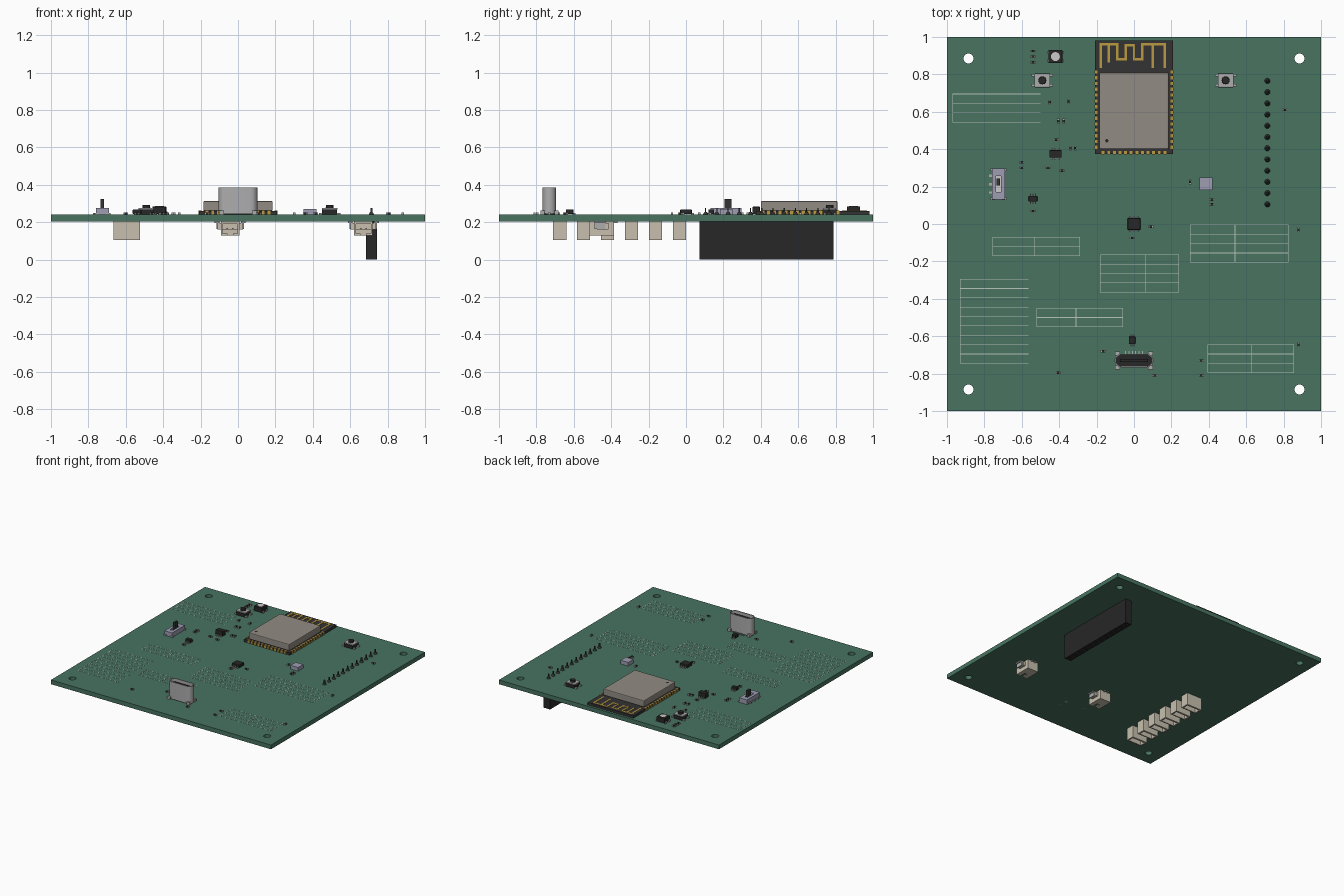
import bpy, bmesh, math
from mathutils import Matrix, Vector

if "Cube" in bpy.data.objects:
    bpy.data.objects.remove(bpy.data.objects["Cube"])

TOP, BOT = 0.24, 0.205


def mat(name, r, g, b):
    m = bpy.data.materials.new(name)
    m.diffuse_color = (r, g, b, 1)
    m.use_nodes = True
    m.node_tree.nodes["Principled BSDF"].inputs["Base Color"].default_value = m.diffuse_color
    return m


GREEN = mat("board_green", 0.065, 0.175, 0.12)
BLACK = mat("black_plastic", 0.02, 0.02, 0.021)
DARK = mat("dark_substrate", 0.035, 0.033, 0.033)
METAL = mat("can_metal", 0.29, 0.26, 0.23)
STEEL = mat("steel", 0.42, 0.42, 0.43)
GOLD = mat("gold", 0.5, 0.32, 0.05)
BEIGE = mat("beige_plastic", 0.58, 0.53, 0.43)
SILK = mat("silkscreen", 0.5, 0.56, 0.52)
BLUE = mat("switch_grey", 0.34, 0.34, 0.45)
WHITE = mat("white_plastic", 0.7, 0.7, 0.7)


def add(name, bm, m):
    me = bpy.data.meshes.new(name)
    bm.to_mesh(me)
    bm.free()
    me.materials.append(m)
    ob = bpy.data.objects.new(name, me)
    bpy.context.collection.objects.link(ob)
    return ob


def boxes(name, m, items, bevel=0):
    """Each item: centre x, centre y, size x, size y, low z, high z."""
    bm = bmesh.new()
    for x, y, sx, sy, z0, z1 in items:
        bmesh.ops.create_cube(bm, size=1, matrix=Matrix.Translation((x, y, (z0 + z1) / 2))
                              @ Matrix.Diagonal((sx, sy, z1 - z0, 1)))
    ob = add(name, bm, m)
    if bevel:
        b = ob.modifiers.new("bevel", 'BEVEL')
        b.width, b.segments = bevel, 2
    return ob


def cyls(name, m, items, n=24):
    """Each item: x, y, low radius, high radius, low z, high z."""
    bm = bmesh.new()
    for x, y, r0, r1, z0, z1 in items:
        bmesh.ops.create_cone(bm, cap_ends=True, segments=n, radius1=r0, radius2=r1,
                              depth=z1 - z0, matrix=Matrix.Translation((x, y, (z0 + z1) / 2)))
    return smooth(add(name, bm, m))


def smooth(ob):
    bpy.ops.object.select_all(action='DESELECT')
    ob.select_set(True)
    bpy.context.view_layer.objects.active = ob
    bpy.ops.object.shade_smooth_by_angle(angle=math.radians(35))
    return ob


def prism(name, m, loops, z0, z1):
    """Extrude nested outlines (inner ones become holes) from z0 to z1."""
    cu = bpy.data.curves.new(name, 'CURVE')
    cu.dimensions, cu.fill_mode, cu.extrude = '2D', 'BOTH', (z1 - z0) / 2
    for loop in loops:
        s = cu.splines.new('POLY')
        s.points.add(len(loop) - 1)
        for p, (x, y) in zip(s.points, loop):
            p.co = (x, y, 0, 1)
        s.use_cyclic_u = True
    tmp = bpy.data.objects.new(name + "_outline", cu)
    bpy.context.collection.objects.link(tmp)
    bpy.context.view_layer.update()
    me = bpy.data.meshes.new_from_object(tmp.evaluated_get(bpy.context.evaluated_depsgraph_get()))
    bpy.data.objects.remove(tmp)
    bm = bmesh.new()
    bm.from_mesh(me)
    bmesh.ops.remove_doubles(bm, verts=bm.verts, dist=1e-5)
    bmesh.ops.recalc_face_normals(bm, faces=bm.faces)
    bmesh.ops.translate(bm, verts=bm.verts, vec=(0, 0, (z0 + z1) / 2))
    return smooth(add(name, bm, m))


def rect(x, y, sx, sy):
    return [(x + i * sx / 2, y + j * sy / 2) for i, j in ((-1, -1), (1, -1), (1, 1), (-1, 1))]


def stadium(x, y, half, r, n=12):
    return [(x + s * half + r * math.cos(a), y + r * math.sin(a))
            for s, a0 in ((1, -math.pi / 2), (-1, math.pi / 2))
            for a in (a0 + math.pi * k / n for k in range(n + 1))]


# board with four mounting holes
prism("board", GREEN, [rect(0, 0, 2, 2)] + [stadium(i * 0.885, j * 0.885, 0, 0.027) for i in (-1, 1) for j in (-1, 1)], BOT, TOP)

# silkscreen table rulings: x left, x right, y top, rows, divider x
silk = []
for x0, x1, y0, rows, xd in ((-.97, -.50, .695, 3, 0), (-.755, -.29, -.07, 2, -.53), (-.93, -.565, -.295, 9, 0),
                             (-.52, -.06, -.45, 2, -.31), (-.18, .24, -.165, 4, .06), (.30, .825, -.005, 4, .54),
                             (.395, .855, -.645, 3, .63)):
    h = rows * 0.05
    silk += [((x0 + x1) / 2, y0 - k * 0.05, x1 - x0, 0.003, TOP, TOP + .001) for k in range(rows + 1)]
    silk += [(x, y0 - h / 2, 0.003, h, TOP, TOP + .001) for x in ((x0, x1, xd) if xd else (x0,))]
boxes("table_rulings", SILK, silk)

# radio module: substrate, shield can, edge pads, antenna trace
boxes("module_substrate", DARK, [(0, 0.678, 0.415, 0.605, TOP, 0.26)])
boxes("module_shield_can", METAL, [(0, 0.605, 0.37, 0.41, 0.26, 0.313)], 0.006)
cyls("can_marker", BLACK, [(-0.145, 0.445, 0.009, 0.009, 0.313, 0.3145)])
pads = [(s * 0.203, 0.41 + k * 0.031, 0.018, 0.017, TOP, 0.262) for s in (-1, 1) for k in range(14)]
pads += [(-0.165 + k * 0.03, 0.381, 0.016, 0.018, TOP, 0.262) for k in range(12)]
boxes("module_pads", GOLD, pads)
trace = [(-.177, .84), (-.177, .96), (-.09, .96), (-.09, .88), (-.045, .88), (-.045, .955), (0, .955), (0, .88),
         (.045, .88), (.045, .96), (.165, .96), (.165, .84)]
legs = list(zip(trace, trace[1:])) + [((-.135, .96), (-.135, .87)), ((.1, .96), (.1, .84))]
boxes("module_antenna", GOLD, [((a[0] + b[0]) / 2, (a[1] + b[1]) / 2, abs(a[0] - b[0]) + .013,
                                abs(a[1] - b[1]) + .013, .26, .262) for a, b in legs])

# upright charging socket: hollow shell, floor, tongue, feet
UY = -0.73
prism("socket_shell", STEEL, [stadium(0, UY, 0.068, 0.036), stadium(0, UY, 0.068, 0.029)], TOP + .006, 0.385)
prism("socket_floor", BLACK, [stadium(0, UY, 0.068, 0.030)], TOP, 0.275)
boxes("socket_tongue", BLACK, [(0, UY, 0.15, 0.016, 0.27, 0.372)], 0.003)
boxes("socket_contacts", GOLD, [(-.055 + k * .01, UY, .004, .018, .3, .365) for k in range(12)])
boxes("socket_feet", STEEL, [(i * .088, UY + j * .037, .026, .02, BOT, .262) for i in (-1, 1) for j in (-1, 1)])
boxes("socket_leads", STEEL, [(-.045 + k * .018, UY + .04, .006, .024, TOP, .247) for k in range(6)])

# slide switch
SX, SY = -0.725, 0.213
prism("switch_shell", BLUE, [rect(SX, SY, .07, .165), rect(SX, SY, .026, .085)], TOP, .277)
boxes("switch_inside", WHITE, [(SX, SY, .026, .085, TOP, .262)])
boxes("switch_lever", DARK, [(SX, SY + .012, .018, .036, .26, .325)])
boxes("switch_tabs", STEEL, [(SX + i * .03, SY + j * .078, .024, .014, TOP, .25) for i in (-1, 1) for j in (-1, 1)])
boxes("switch_leads", STEEL, [(SX - .04, SY + k * .045, .02, .012, TOP, .248) for k in (-1, 0, 1)])

# two push buttons
for side, bx in (("left", -0.49), ("right", 0.49)):
    by = 0.768
    boxes(side + "_button_base", BLACK, [(bx, by, .08, .074, TOP, .268)])
    boxes(side + "_button_plate", STEEL, [(bx, by, .084, .07, .268, .276)], .002)
    boxes(side + "_button_leads", STEEL, [(bx + i * .046, by + j * .027, .024, .014, TOP, .25) for i in (-1, 1) for j in (-1, 1)])
    cyls(side + "_button_cap", BLACK, [(bx, by, .021, .02, .276, .292)])

# colour indicator light
boxes("led_body", BLACK, [(-.42, .895, .074, .07, TOP + .004, .284)], .003)
cyls("led_lens", WHITE, [(-.42, .895, .024, .024, .28, .286)])
boxes("led_leads", STEEL, [(-.42 + i * .036, .895 + j * .022, .014, .018, TOP, .256) for i in (-1, 1) for j in (-1, 1)])

# chips: x, y, size x, size y, top z
chips = [(0, 0, .068, .062, .268), (-.42, .375, .066, .04, .283), (-.54, .135, .046, .03, .268), (-.01, -.622, .034, .04, .268)]
boxes("chip_bodies", BLACK, [(x, y, a, b, TOP + .003, z) for x, y, a, b, z in chips], .003)
boxes("chip_leads", STEEL, [(x + k * a * .28, y + j * (b / 2 + .004), a * .12, .016, TOP, TOP + .01)
                            for x, y, a, b, z in chips for k in (-1, 0, 1) for j in (-1, 1)])
boxes("amplifier_chip", BLUE, [(.385, .215, .068, .068, TOP, .27)])

# tiny passives: body with two metal ends (x, y, turned)
parts = [(-.54, .925, 0), (-.54, .895, 0), (-.54, .865, 0), (-.45, .65, 1), (-.35, .655, 1), (-.405, .55, 1),
         (-.375, .55, 1), (-.415, .45, 0), (-.34, .405, 1), (-.315, .405, 1), (-.385, .285, 0), (-.46, .30, 0),
         (-.6, .33, 0), (-.6, .3, 0), (-.54, .07, 0), (.805, .61, 0), (.88, -.03, 1), (.3, .225, 1), (.415, .13, 0),
         (.415, .105, 0), (.09, -.015, 0), (-.01, -.075, 0), (-.165, -.68, 0), (.11, -.81, 0), (.36, -.81, 0),
         (.36, -.73, 0), (.88, -.645, 1), (-.405, -.795, 0)]
boxes("passive_bodies", BLACK, [(x, y, .012 if t else .02, .02 if t else .012, TOP, .251) for x, y, t in parts])
boxes("passive_ends", STEEL, [(x + (0 if t else s * .01), y + (s * .01 if t else 0), .013 if t else .006,
                               .006 if t else .013, TOP, .2515) for x, y, t in parts for s in (-1, 1)])

# long pin header hanging below, with pins soldered through the top
pin_y = [0.105 + k * 0.06 for k in range(12)]
prism("header_body", BLACK, [rect(.713, .43, .058, .715)] + [rect(.713, y, .018, .018) for y in pin_y], 0, .17)
boxes("header_base", BLACK, [(.713, .43, .058, .715, .17, BOT)])
cyls("header_solder", DARK, [(.713, y, .015, .007, TOP, .254) for y in pin_y], 12)
boxes("header_pins", DARK, [(.713, y, .01, .006, TOP, .277) for y in pin_y])

# six display sockets below, opening downwards
for k in range(6):
    y, n = -0.675 + k * 0.128, str(k + 1)
    prism("display_socket_" + n, BEIGE, [rect(-.595, y, .14, .07), rect(-.595, y - .003, .116, .046)], .105, .17)
    boxes("display_socket_base_" + n, BEIGE, [(-.595, y, .14, .07, .17, BOT)])
    boxes("display_socket_pins_" + n, STEEL, [(-.63 + p * .0233, y, .006, .006, .125, .172) for p in range(4)])

# two side entry sockets below, opening towards the front
for n, x in (("middle", -0.042), ("right", 0.67)):
    y = -0.455
    boxes(n + "_wire_socket", BEIGE, [(x, y + .03, .1, .08, .13, BOT), (x, y - .035, .1, .055, .19, BOT),
                                      (x - .032, y - .035, .036, .055, .13, .14), (x + .032, y - .035, .036, .055, .13, .14),
                                      (x - .045, y - .035, .01, .055, .14, .19), (x + .045, y - .035, .01, .055, .14, .19),
                                      (x, y + .01, .135, .06, .162, BOT - .01)])
    boxes(n + "_wire_socket_pins", STEEL, [(x + s * .015, y - .03, .008, .05, .16, .168) for s in (-1, 1)]
          + [(x + s * .015, y + .075, .008, .03, .197, BOT) for s in (-1, 1)])
    boxes(n + "_wire_socket_tabs", STEEL, [(x + s * .07, y - .005, .026, .06, .196, BOT) for s in (-1, 1)]
          + [(x + s * .07, y - .005, .008, .06, .165, BOT) for s in (-1, 1)])
